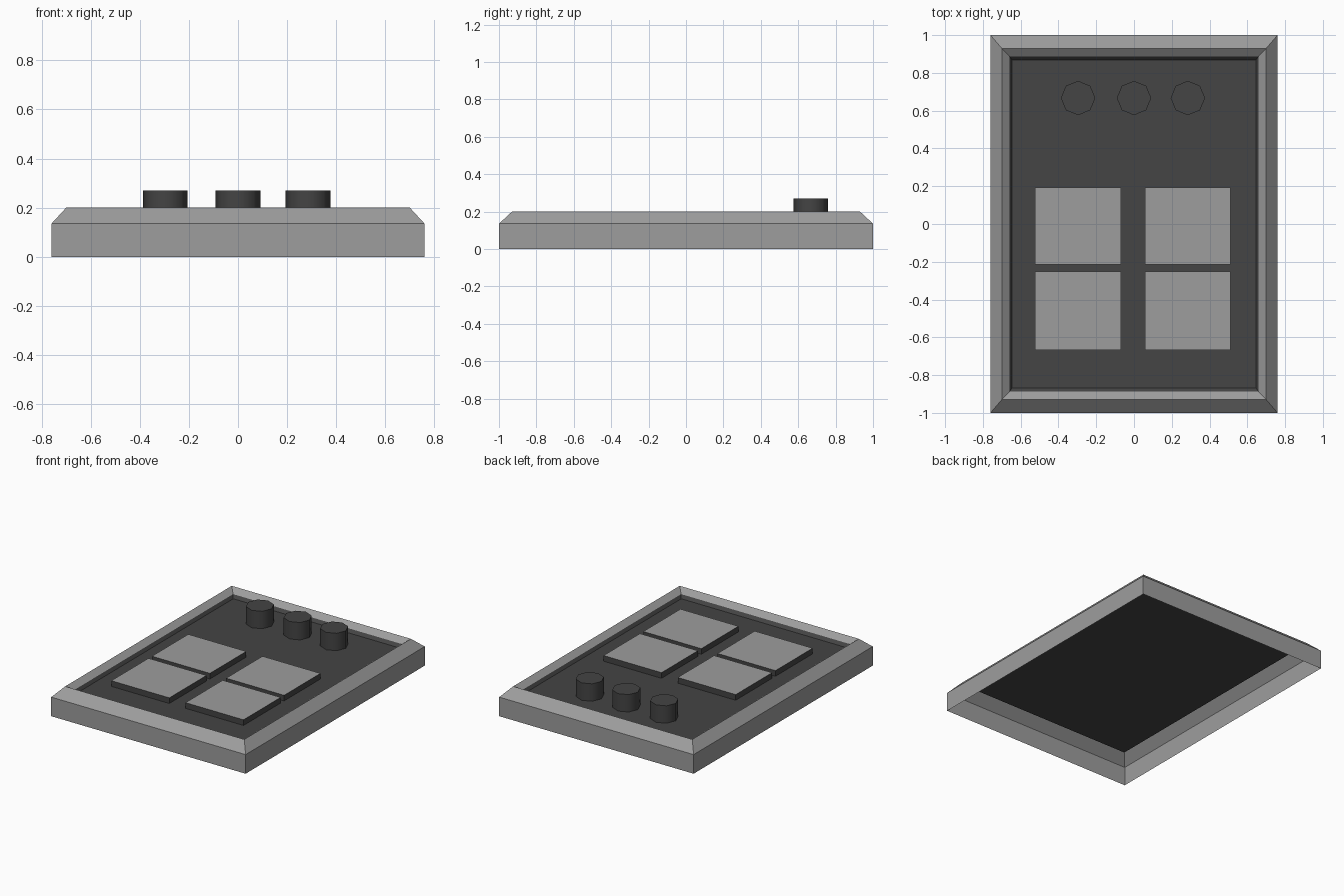
import bpy, bmesh, math

if "Cube" in bpy.data.objects:
    bpy.data.objects.remove(bpy.data.objects["Cube"])


def material(name, v):
    m = bpy.data.materials.new(name)
    m.diffuse_color = (v, v, v, 1)
    m.use_nodes = True
    m.node_tree.nodes["Principled BSDF"].inputs["Base Color"].default_value = m.diffuse_color
    return m


light = material("light grey", 0.34)
dark = material("dark grey", 0.058)
FLOOR = 0.147


def finish(bm, name, mats):
    me = bpy.data.meshes.new(name)
    bm.normal_update()
    bm.to_mesh(me)
    bm.free()
    for m in mats:
        me.materials.append(m)
    ob = bpy.data.objects.new(name, me)
    bpy.context.collection.objects.link(ob)
    return ob


def stepped_rings(name, rings, mat, fill=False):
    """Skin rectangular rings given as (half x, half y, z), outside to inside."""
    bm = bmesh.new()
    loops = [[bm.verts.new((sx * x, sy * y, z))
              for sx, sy in ((-1, -1), (1, -1), (1, 1), (-1, 1))]
             for x, y, z in rings]
    for a, b in zip(loops, loops[1:]):
        for i in range(4):
            j = (i + 1) % 4
            bm.faces.new((a[i], a[j], b[j], b[i]))
    if fill:
        bm.faces.new(loops[-1])
    return finish(bm, name, [mat])


# Open-bottomed rim with an outer chamfer and an inward slope
stepped_rings("frame", [(0.76, 1.0, 0), (0.76, 1.0, 0.135),
                        (0.70, 0.93, 0.20), (0.66, 0.888, 0.168)], light)

# Recessed dark panel with a sloping edge
stepped_rings("panel", [(0.66, 0.888, 0.168), (0.645, 0.868, FLOOR)], dark, True)


# Square pads: light tops, dark sides
def pad(name, x0, x1, y0, y1, top=0.187):
    bm = bmesh.new()
    bmesh.ops.create_cube(bm, size=1)
    for v in bm.verts:
        v.co = (x1 if v.co.x > 0 else x0, y1 if v.co.y > 0 else y0,
                top if v.co.z > 0 else FLOOR)
    bm.normal_update()
    for f in bm.faces:
        f.material_index = 1 if f.normal.z > 0.5 else 0
    bottom = [f for f in bm.faces if f.normal.z < -0.5]
    bmesh.ops.delete(bm, geom=bottom, context='FACES_ONLY')
    finish(bm, name, [dark, light])


for side, x0, x1 in (("left", -0.523, -0.07), ("right", 0.057, 0.51)):
    for row, y0, y1 in (("front", -0.667, -0.252), ("back", -0.214, 0.192)):
        pad(f"pad_{row}_{side}", x0, x1, y0, y1)

# Eight-sided knobs
for i, x in enumerate((-0.296, 0.0, 0.285)):
    bm = bmesh.new()
    bmesh.ops.create_cone(bm, cap_ends=True, segments=8, radius1=0.091,
                          radius2=0.091, depth=0.27 - FLOOR)
    bmesh.ops.translate(bm, verts=bm.verts, vec=(x, 0.667, (0.27 + FLOOR) / 2))
    bm.normal_update()
    bottom = [f for f in bm.faces if f.normal.z < -0.5]
    bmesh.ops.delete(bm, geom=bottom, context='FACES_ONLY')
    ob = finish(bm, f"knob_{i + 1}", [dark])
    bpy.context.view_layer.objects.active = ob
    ob.select_set(True)
    bpy.ops.object.shade_smooth_by_angle(angle=math.radians(50))
    ob.select_set(False)
